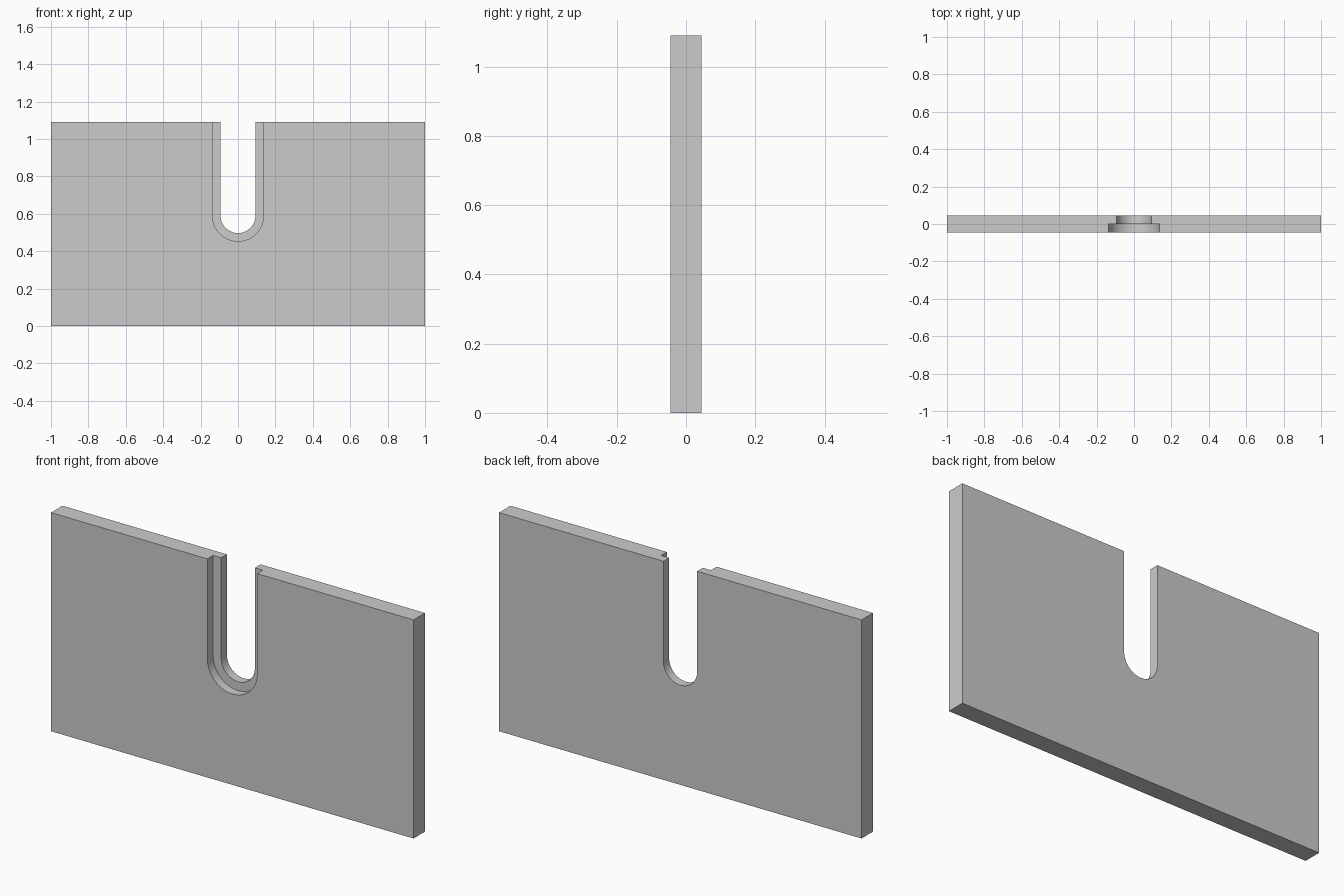
import bpy, bmesh
from math import cos, sin, pi, radians

if "Cube" in bpy.data.objects:
    bpy.data.objects.remove(bpy.data.objects["Cube"])

W, H, T = 1.0, 1.09, 0.045      # half width, height, half thickness
ARC_Z = 0.59                    # centre height of the slot's round end
R_WIDE, R_NARROW = 0.137, 0.093 # front rebate and through slot
STEP_Y = 0.0                    # depth of the rebate ledge
SEGS = 32

bm = bmesh.new()


def slot_loop(r, y):
    """Open U-shaped row of vertices, from top left down and round to top right."""
    pts = [(-r, H)]
    pts += [(-r * cos(pi * i / SEGS), ARC_Z - r * sin(pi * i / SEGS)) for i in range(SEGS + 1)]
    pts += [(r, H)]
    return [bm.verts.new((x, y, z)) for x, z in pts]


def corners(y):
    """Outer corners: top right, bottom right, bottom left, top left."""
    return [bm.verts.new((x, y, z)) for x, z in ((W, H), (W, 0), (-W, 0), (-W, H))]


# Stepped slot: front rebate wall, ledge, rear wall
rows = [slot_loop(R_WIDE, -T), slot_loop(R_WIDE, STEP_Y),
        slot_loop(R_NARROW, STEP_Y), slot_loop(R_NARROW, T)]
for a, b in zip(rows, rows[1:]):
    for i in range(len(a) - 1):
        bm.faces.new((a[i], a[i + 1], b[i + 1], b[i]))

# Front and back faces
front, back = corners(-T), corners(T)
bm.faces.new(rows[0] + front)
bm.faces.new(rows[-1] + back)

# Outer sides and bottom
for i in range(3):
    bm.faces.new((front[i], front[i + 1], back[i + 1], back[i]))

# Stepped top edges either side of the slot
for end, c in ((0, 3), (-1, 0)):
    bm.faces.new([front[c]] + [r[end] for r in rows] + [back[c]])

bmesh.ops.recalc_face_normals(bm, faces=bm.faces[:])
mesh = bpy.data.meshes.new("slotted_panel")
bm.to_mesh(mesh)
bm.free()

panel = bpy.data.objects.new("slotted_panel", mesh)
bpy.context.collection.objects.link(panel)
bpy.context.view_layer.objects.active = panel
panel.select_set(True)
bpy.ops.object.shade_smooth_by_angle(angle=radians(30))
